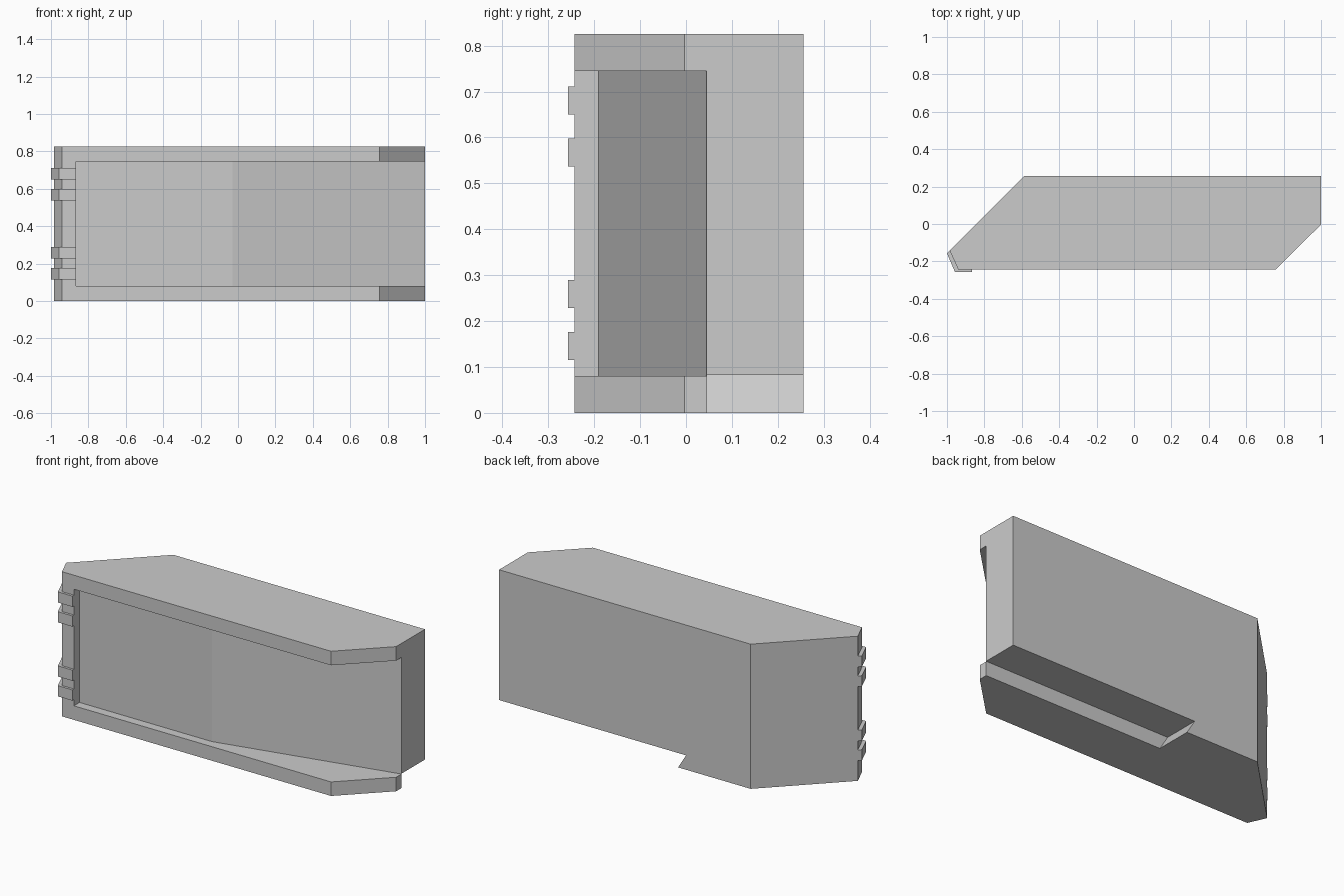
import bpy, bmesh
from mathutils import Vector

if "Cube" in bpy.data.objects:
    bpy.data.objects.remove(bpy.data.objects["Cube"])


def prism(name, profile, push):
    """Closed solid: a planar 3D profile swept along the push vector."""
    bm = bmesh.new()
    face = bm.faces.new([bm.verts.new(p) for p in profile])
    swept = bmesh.ops.extrude_face_region(bm, geom=[face])["geom"]
    bmesh.ops.translate(bm, vec=Vector(push),
                        verts=[v for v in swept if isinstance(v, bmesh.types.BMVert)])
    bmesh.ops.recalc_face_normals(bm, faces=bm.faces)
    mesh = bpy.data.meshes.new(name)
    bm.to_mesh(mesh)
    bm.free()
    obj = bpy.data.objects.new(name, mesh)
    bpy.context.collection.objects.link(obj)
    return obj


def plan_prism(name, outline, z0, z1):
    return prism(name, [(x, y, z0) for x, y in outline], (0, 0, z1 - z0))


def cut(target, cutter):
    cutter.hide_render = True
    mod = target.modifiers.new("cut", "BOOLEAN")
    mod.operation = "DIFFERENCE"
    mod.solver = "EXACT"
    mod.object = cutter
    bpy.context.view_layer.objects.active = target
    bpy.ops.object.modifier_apply(modifier=mod.name)
    bpy.data.objects.remove(cutter)


# Main housing with angled ends
housing = plan_prism("housing", [
    (-0.985, -0.142), (-0.94, -0.243), (0.757, -0.243),
    (1.0, -0.003), (1.0, 0.256), (-0.587, 0.256)], 0, 0.825)

# Front recess: flat floor, then sloping back and open at the right end
cut(housing, plan_prism("recess_cutter", [
    (-0.865, -0.4), (1.1, -0.4), (1.1, 0.068),
    (-0.03, -0.192), (-0.865, -0.192)], 0.08, 0.745))

# Rear underside notch with an undercut end wall
cut(housing, prism("notch_cutter", [
    (-0.18, 0.046, 0.082), (1.1, 0.046, 0.082),
    (1.1, 0.046, -0.05), (-0.099, 0.046, -0.05)], (0, 0.4, 0)))

# Two pairs of hinge tabs wrapped round the left front edge
tab_outline = [(-0.985, -0.142), (-1.0, -0.157), (-0.957, -0.257),
               (-0.865, -0.257), (-0.865, -0.243), (-0.94, -0.243)]
for i, z in enumerate((0.115, 0.228, 0.537, 0.65)):
    plan_prism(f"hinge_tab_{i + 1}", tab_outline, z, z + 0.061)
